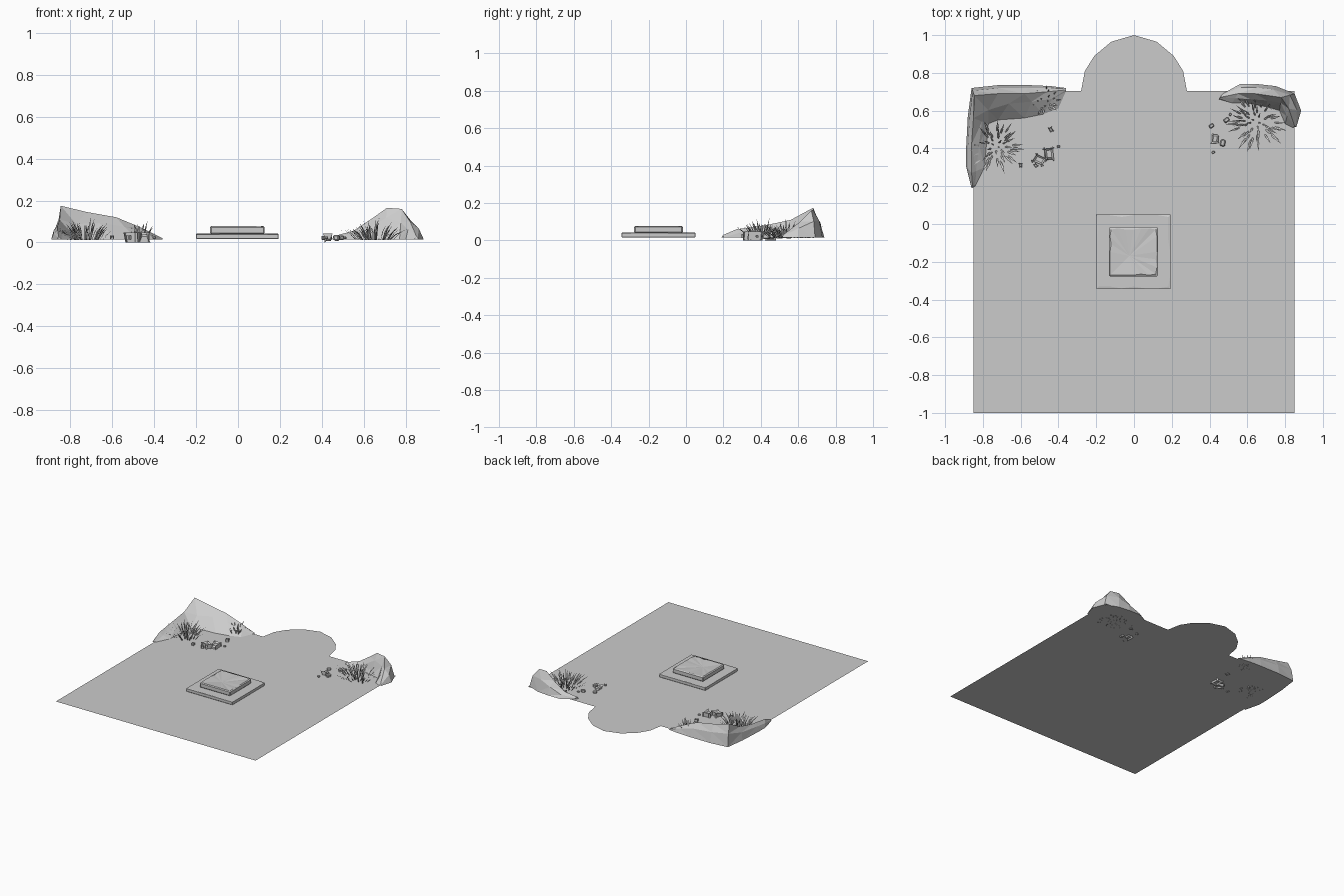
import bpy, bmesh, math, random
from mathutils import Vector, Matrix

random.seed(7)
GROUND = 0.016
if "Cube" in bpy.data.objects:
    bpy.data.objects.remove(bpy.data.objects["Cube"], do_unlink=True)

GREY = (0.6, 0.6, 0.6, 1)
stone = bpy.data.materials.new("stone_grey")
stone.use_nodes = True
stone.diffuse_color = GREY
stone.node_tree.nodes["Principled BSDF"].inputs["Base Color"].default_value = GREY


def finish(bm, name, fix_normals=True):
    if fix_normals:
        bmesh.ops.recalc_face_normals(bm, faces=bm.faces)
    mesh = bpy.data.meshes.new(name)
    bm.to_mesh(mesh)
    bm.free()
    mesh.materials.append(stone)
    obj = bpy.data.objects.new(name, mesh)
    bpy.context.collection.objects.link(obj)
    return obj


# Ground sheet with a rounded apse at the back
bm = bmesh.new()
apse = [(0.28, 0.705), (0.26, 0.81), (0.21, 0.89), (0.12, 0.965)]
half = [(0.85, -1), (0.85, 0.705)] + apse
outline = half + [(0, 1)] + [(-x, y) for x, y in reversed(half)]
bm.faces.new([bm.verts.new((x, y, GROUND)) for x, y in outline])
finish(bm, "ground", False)


# Plinth made of two worn square slabs
def slab(name, half_size, z0, z1, bevel, dish):
    bm = bmesh.new()
    bmesh.ops.create_cube(bm, size=1)
    mid = Vector((-0.003, -0.147, (z0 + z1) / 2))
    size = Vector((2 * half_size, 2 * half_size, z1 - z0))
    for v in bm.verts:
        v.co = v.co * size + mid
    bmesh.ops.bevel(bm, geom=bm.edges[:], offset=bevel, segments=1, affect='EDGES')
    flat = [f for f in bm.faces if f.normal.z > 0.9]
    rim = [e for e in flat[0].edges]
    bmesh.ops.subdivide_edges(bm, edges=rim, cuts=5)
    # Chip away some points of the top rim
    for v in bm.verts:
        if v.co.z > z1 - 0.001 and random.random() < 0.3:
            inward = (mid - v.co) * 0.05
            v.co += Vector((inward.x, inward.y, -0.003))
    # Shallow hollow in the middle of the top
    if dish:
        top = max(bm.faces, key=lambda f: f.calc_area() * f.normal.z)
        centre = bmesh.ops.poke(bm, faces=[top])["verts"][0]
        centre.co += Vector((-0.02, -0.02, -dish))
    finish(bm, name)


slab("plinth_base", 0.197, GROUND, 0.042, 0.003, 0)
slab("plinth_block", 0.13, 0.04, 0.078, 0.006, 0.008)


# Rock banks: each station gives inner foot, crest and outer foot
def bank(name, stations):
    bm = bmesh.new()
    rows = []
    for ix, iy, cx, cy, cz, ox, oy in stations:
        inner = Vector((ix, iy, GROUND - 0.001))
        crest = Vector((cx, cy, cz))
        outer = Vector((ox, oy, GROUND - 0.001))
        rise = (cz - GROUND) * 0.12
        inner_mid = inner.lerp(crest, random.uniform(0.4, 0.65))
        inner_mid.z += random.uniform(-1, 1) * rise
        outer_mid = outer.lerp(crest, 0.6)
        outer_mid += (outer - crest) * Vector((0.25, 0.25, 0))
        rows.append([bm.verts.new(p) for p in (inner, inner_mid, crest, outer_mid, outer)])
    for a, b in zip(rows, rows[1:]):
        for i in range(5):
            j = (i + 1) % 5
            bm.faces.new((a[i], a[j], b[j], b[i]))
    bm.faces.new(rows[0])
    bm.faces.new(rows[-1])
    bmesh.ops.triangulate(bm, faces=bm.faces[:])
    finish(bm, name)


bank("right_rock_bank", [
    (-0.84, 0.20, -0.855, 0.20, 0.03, -0.86, 0.19),
    (-0.79, 0.30, -0.86, 0.27, 0.06, -0.89, 0.31),
    (-0.78, 0.42, -0.86, 0.42, 0.08, -0.89, 0.38),
    (-0.77, 0.53, -0.85, 0.56, 0.11, -0.88, 0.57),
    (-0.72, 0.55, -0.845, 0.68, 0.175, -0.86, 0.72),
    (-0.58, 0.56, -0.72, 0.69, 0.145, -0.72, 0.735),
    (-0.48, 0.58, -0.58, 0.69, 0.12, -0.55, 0.735),
    (-0.40, 0.61, -0.46, 0.70, 0.07, -0.44, 0.73),
    (-0.36, 0.70, -0.36, 0.71, 0.02, -0.36, 0.72)])
bank("left_rock_bank", [
    (0.45, 0.66, 0.455, 0.67, 0.03, 0.47, 0.69),
    (0.52, 0.64, 0.55, 0.69, 0.055, 0.56, 0.74),
    (0.60, 0.64, 0.64, 0.69, 0.115, 0.66, 0.74),
    (0.70, 0.62, 0.71, 0.68, 0.165, 0.75, 0.73),
    (0.77, 0.60, 0.78, 0.67, 0.16, 0.85, 0.69),
    (0.80, 0.53, 0.82, 0.61, 0.10, 0.885, 0.60),
    (0.84, 0.51, 0.85, 0.52, 0.03, 0.86, 0.515)])


# Grass tufts of pointed, outward-bending blades
def tuft(name, x, y, radius, height, count):
    bm = bmesh.new()
    for k in range(count):
        angle = k * 2.4 + random.uniform(-0.3, 0.3)
        out = Vector((math.cos(angle), math.sin(angle), 0))
        side = Vector((-out.y, out.x, 0)) * random.uniform(0.004, 0.006)
        spread = math.sqrt((k + 0.5) / count)
        root = Vector((x, y, GROUND - 0.004)) + out * radius * spread * 0.6
        rise = height * random.uniform(0.6, 1) * (1 - 0.5 * spread)
        reach = radius * 0.4 * spread + 0.008
        mid = root + out * reach * 0.4 + Vector((0, 0, rise * 0.55))
        tip = root + out * reach + Vector((0, 0, rise))
        a, b, c, d, t = [bm.verts.new(p) for p in
                         (root - side * 0.6, root + side * 0.6, mid + side, mid - side, tip)]
        bm.faces.new((a, b, c, d))
        bm.faces.new((d, c, t))
    finish(bm, name, False)


tuft("right_front_grass", -0.73, 0.41, 0.15, 0.135, 50)
tuft("right_back_grass", -0.47, 0.65, 0.08, 0.13, 22)
tuft("left_grass", 0.65, 0.54, 0.17, 0.12, 55)


# Scattered pebbles, partly sunk into the ground
def pebbles(name, spots):
    bm = bmesh.new()
    for x, y, r in spots:
        new = bmesh.ops.create_cube(bm, size=2)["verts"]
        edges = list({e for v in new for e in v.link_edges})
        spin = Matrix.Rotation(random.uniform(0, 3), 3, 'Z')
        for v in new:
            v.co = spin @ (v.co * random.uniform(0.8, 1) * Vector((r, r * 0.75, 0)) +
                           Vector((0, 0, v.co.z * min(r * 0.7, 0.014))))
            v.co += Vector((x, y, 0.016))
        bmesh.ops.bevel(bm, geom=edges, offset=r * 0.3, segments=1, affect='EDGES')
    low = min(v.co.z for v in bm.verts)
    for v in bm.verts:
        v.co.z -= low
    finish(bm, name)


pebbles("right_pebbles", [(-0.50, 0.34, 0.03), (-0.45, 0.37, 0.032), (-0.60, 0.31, 0.01),
                          (-0.52, 0.31, 0.01), (-0.40, 0.41, 0.009), (-0.44, 0.50, 0.012)])
pebbles("left_pebbles", [(0.41, 0.52, 0.014), (0.49, 0.55, 0.016), (0.43, 0.45, 0.026),
                         (0.47, 0.43, 0.02), (0.42, 0.38, 0.009), (0.51, 0.58, 0.009)])
